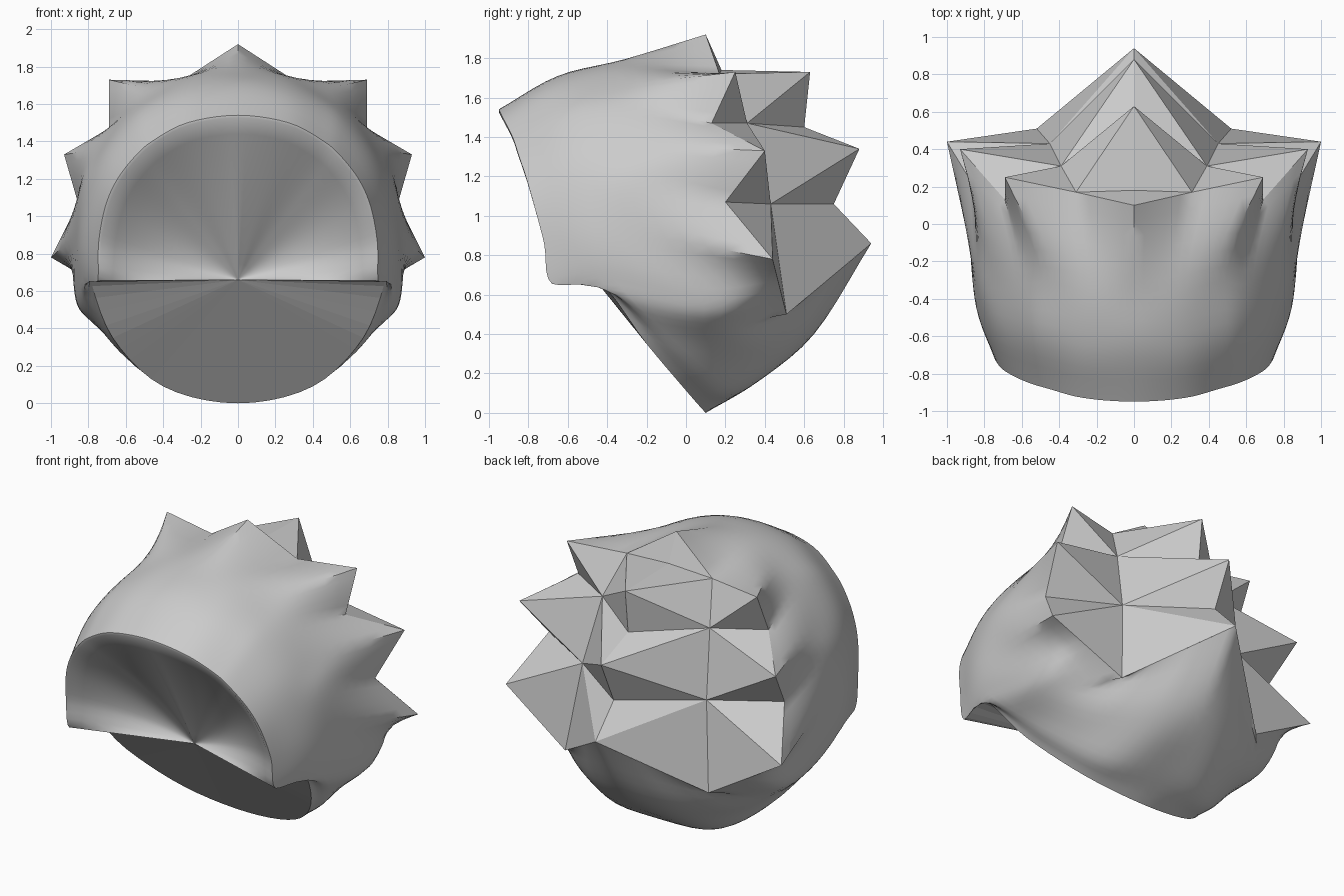
import bpy, math
from mathutils import Vector as V

if "Cube" in bpy.data.objects:
    bpy.data.objects.remove(bpy.data.objects["Cube"])

mat = bpy.data.materials.new("hair_grey")
mat.diffuse_color = (0.6, 0.6, 0.6, 1)
mat.use_nodes = True
mat.node_tree.nodes["Principled BSDF"].inputs["Base Color"].default_value = mat.diffuse_color

# Half-profile loops, from top centre down the right side to bottom centre
RIM = [(0, -.95, 1.54), (.27, -.93, 1.50), (.46, -.88, 1.40), (.56, -.85, 1.31),
       (.65, -.81, 1.19), (.71, -.77, 1.05), (.745, -.72, .86), (.75, -.68, .655),
       (.79, -.45, .67), (.67, -.2, .35), (.4, .02, .09), (0, .1, 0)]
FRONT = [(0, -.65, 1.71), (.26, -.65, 1.67), (.47, -.60, 1.58), (.59, -.58, 1.48),
         (.72, -.54, 1.31), (.795, -.51, 1.12), (.84, -.46, .88), (.845, -.36, .68),
         (.81, -.21, .51), (.62, .05, .27), (.35, .25, .12), (0, .35, .15)]
MIDDLE = [(0, -.31, 1.795), (.24, -.28, 1.755), (.47, -.23, 1.67), (.61, -.25, 1.54),
          (.77, -.18, 1.35), (.84, -.22, 1.17), (.885, -.10, .88), (.87, .17, .58),
          (.78, .18, .45), (.52, .38, .35), (.26, .56, .365), (0, .65, .40)]
TIPS = [(0, .1, 1.92), (.31, .17, 1.72), (.69, .25, 1.73), (.69, .13, 1.47),
        (.93, .4, 1.33), (.855, .2, 1.07), (1.0, .44, .78), (.76, .475, .64),
        (.52, .51, .5), (.347, .653, .62), (.173, .797, .74), (0, .94, .86)]
LOOPS = [[V(p) for p in loop] for loop in (RIM, FRONT, MIDDLE, TIPS)]
STEP = 5


def spline(p, q, r, s, t):
    return 0.5 * (2 * q + (r - p) * t + (2 * p - 5 * q + 4 * r - s) * t * t
                  + (3 * q - p - 3 * r + s) * t ** 3)


def flip(p):
    return V((-p.x, p.y, p.z))


def dense(loop, sharp):
    """Resample a half loop: smooth curve blended towards straight segments."""
    ext = [flip(loop[1])] + loop + [flip(loop[-2])]
    out = []
    for i in range(len(loop) - 1):
        a, b, c, d = ext[i:i + 4]
        for k in range(STEP):
            t = k / STEP
            out.append(spline(a, b, c, d, t).lerp(b.lerp(c, t), sharp))
    return out + [loop[-1]]


def along(i, t):
    """Control point on row i, t from 0 at the rim to 3 at the spikes."""
    p = [loop[i] for loop in LOOPS]
    p = [2 * p[0] - p[1]] + p + [2 * p[3] - p[2]]
    k = min(int(t), 2)
    return spline(*p[k:k + 4], t - k)


def build(name, verts, faces, angle):
    me = bpy.data.meshes.new(name)
    me.from_pydata([tuple(v) for v in verts], [], faces)
    me.materials.append(mat)
    ob = bpy.data.objects.new(name, me)
    bpy.context.collection.objects.link(ob)
    m = ob.modifiers.new("mirror", 'MIRROR')
    m.use_clip = True
    m.merge_threshold = 0.002
    bpy.ops.object.select_all(action='DESELECT')
    ob.select_set(True)
    bpy.context.view_layer.objects.active = ob
    bpy.ops.object.modifier_apply(modifier="mirror")
    if angle:
        bpy.ops.object.shade_smooth_by_angle(angle=math.radians(angle))
    return ob


def loft(name, rings, angle):
    n = len(rings[0])
    faces = []
    for j in range(len(rings) - 1):
        for i in range(n - 1):
            faces.append((j * n + i, j * n + i + 1, (j + 1) * n + i + 1, (j + 1) * n + i))
    return build(name, [p for r in rings for p in r], faces, angle)


# Outer hair shell, round at the front and drawn into spikes behind
COLS = 15
rings = []
for j in range(COLS + 1):
    t = 3 * j / COLS
    w = max(0, t - 1.8) / 1.2
    rings.append(dense([along(i, t) for i in range(12)], w * w * (3 - 2 * w)))
loft("hair_shell", [r[::-1] for r in rings], 40)

# Faceted spikes at the back
P = dict(T0=TIPS[0], V0=TIPS[1], S1=TIPS[2], U1=TIPS[3], S2=TIPS[4], U2=TIPS[5],
         S3=TIPS[6], V3=TIPS[8], C3=TIPS[11], W0=(0, .18, 1.74),
         V1=(.39, .31, 1.47), C1=(0, .63, 1.73), W1=(0, .60, 1.45),
         V2=(.45, .43, 1.06), C2=(0, .88, 1.34), W2=(0, .75, 1.06))
keys = list(P)
tris = ("T0 W0 V0,W0 C1 V0,V0 C1 V1,C1 W1 V1,W1 C2 V1,V1 C2 V2,C2 W2 V2,W2 C3 V2,V2 C3 V3,"
        "V0 V1 S1,S1 V1 U1,U1 V1 S2,V1 V2 S2,S2 V2 U2,U2 V2 S3,V2 V3 S3")
build("back_spikes", [P[k] for k in keys],
      [tuple(keys.index(k) for k in t.split())[::-1] for t in tris.split(",")], 0)

# Shallow face opening with a thin lip, running back to the chin
rim = rings[0]
corner = 7 * STEP
chin = V((0, -.45, .66))
face = []
for p in rim[:corner + 1]:
    s = min(1, max(0, (1.54 - p.z) / .88))
    lip = p.lerp(V((0, p.y, 1.0)), .025 * (1 - s ** 6))
    row = [p]
    for k in range(11):
        u = k / 10
        q = lip.lerp(chin, u)
        q.y += .35 * u * (1 - u) * math.sin(math.pi * s) ** .5 if s < 1 else 0
        row.append(q)
    face.append(row)
loft("face_hollow", face, 50)

# Flat fan closing the neck
neck = rim[corner:]
build("neck_cap", [chin] + neck,
      [(0, i + 1, i + 2) for i in range(len(neck) - 1)], 0)
